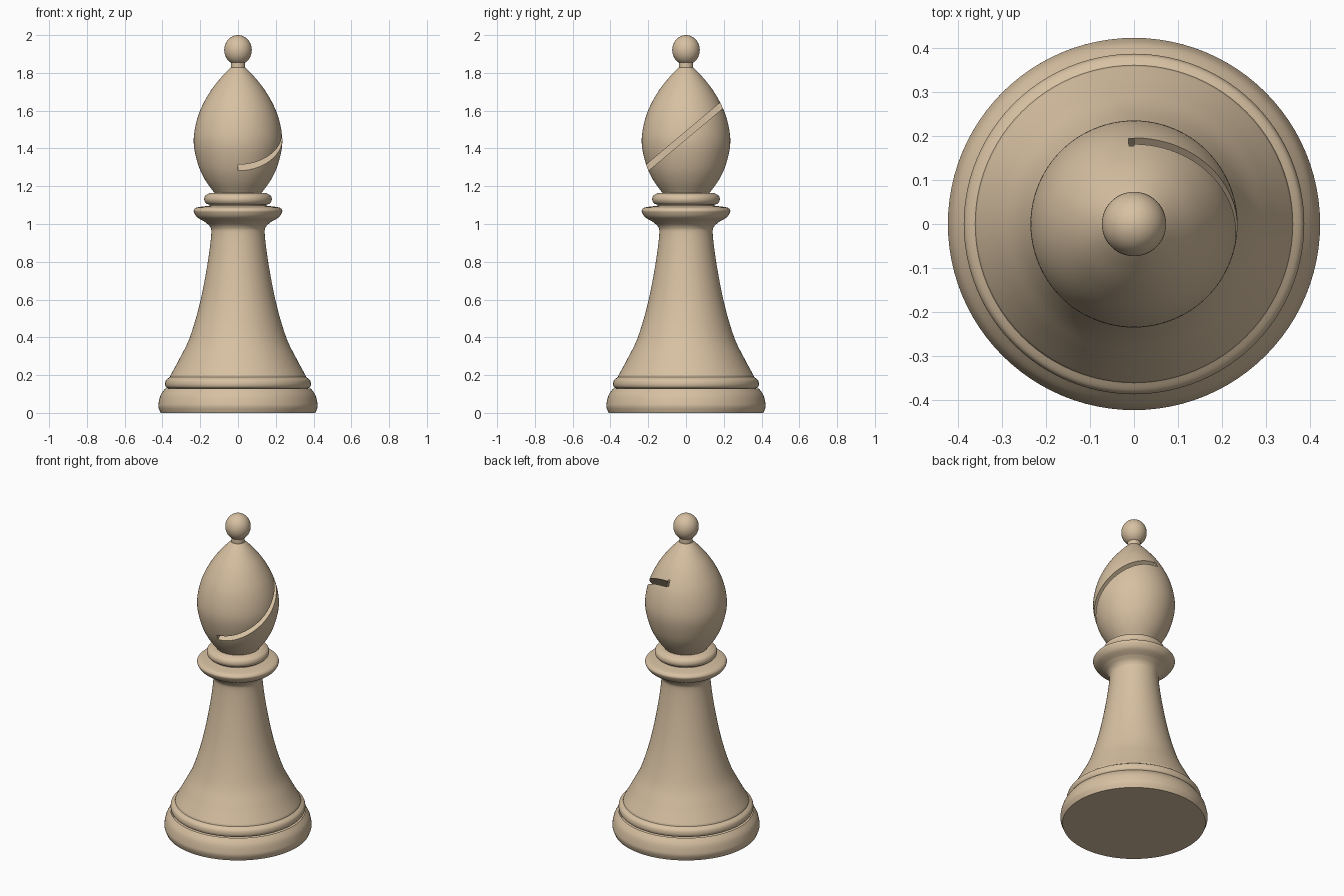
import bpy, bmesh, math
from mathutils import Matrix

if "Cube" in bpy.data.objects:
    bpy.data.objects.remove(bpy.data.objects["Cube"])

SEGMENTS = 96


def smooth_curve(points, steps=6):
    """Catmull-Rom interpolation through (radius, z) points."""
    if len(points) < 3:
        return list(points)
    p = [points[0]] + list(points) + [points[-1]]
    out = []
    for i in range(1, len(p) - 2):
        for s in range(steps):
            t = s / steps
            out.append(tuple(
                0.5 * (2 * b + (c - a) * t + (2 * a - 5 * b + 4 * c - d) * t * t
                       + (3 * b - a - 3 * c + d) * t ** 3)
                for a, b, c, d in zip(p[i - 1], p[i], p[i + 1], p[i + 2])))
    return out + [points[-1]]


def finish(bm, name):
    bmesh.ops.recalc_face_normals(bm, faces=bm.faces)
    mesh = bpy.data.meshes.new(name)
    bm.to_mesh(mesh)
    bm.free()
    obj = bpy.data.objects.new(name, mesh)
    bpy.context.collection.objects.link(obj)
    return obj


def lathe(name, *runs, caps=()):
    """Turn smooth runs of (radius, z); corners between runs stay sharp."""
    profile = []
    for run in runs:
        for pt in smooth_curve(run):
            if not profile or math.dist(pt, profile[-1]) > 1e-5:
                profile.append(pt)
    bm = bmesh.new()
    rings = [[bm.verts.new((r * math.cos(2 * math.pi * k / SEGMENTS),
                            r * math.sin(2 * math.pi * k / SEGMENTS), z))
              for k in range(SEGMENTS)] for r, z in profile]
    for lo, hi in zip(rings, rings[1:]):
        for k in range(SEGMENTS):
            n = (k + 1) % SEGMENTS
            bm.faces.new((lo[k], lo[n], hi[n], hi[k]))
    for end in caps:
        bm.faces.new(rings[end])
    obj = finish(bm, name)
    parts.append(obj)
    return obj


parts = []

# Foot with rounded side
lathe("base", [(0.41, 0), (0.421, 0.03), (0.42, 0.055), (0.409, 0.095), (0.385, 0.13)], caps=(0,))

# Bead above the foot
lathe("base_ring", [(0.37, 0.13), (0.382, 0.138), (0.386, 0.155), (0.38, 0.175), (0.36, 0.19)],
      [(0.36, 0.19), (0.357, 0.2)])

# Concave stem flaring into the collar
lathe("stem", [(0.357, 0.2), (0.308, 0.29), (0.255, 0.4), (0.202, 0.58), (0.163, 0.78),
               (0.142, 0.94), (0.148, 0.985), (0.178, 1.013)])

# Wide collar
lathe("collar", [(0.178, 1.013), (0.215, 1.035), (0.232, 1.06), (0.233, 1.075), (0.215, 1.088), (0.15, 1.097)])

# Small ring under the head
lathe("neck_ring", [(0.15, 1.097), (0.15, 1.102)],
      [(0.15, 1.102), (0.17, 1.11), (0.179, 1.13), (0.171, 1.152), (0.145, 1.165)],
      [(0.145, 1.165), (0.12, 1.165)])

# Egg-shaped head
head = lathe("head", [(0.125, 1.165), (0.172, 1.23), (0.208, 1.305), (0.233, 1.41), (0.229, 1.5),
                      (0.201, 1.6), (0.148, 1.7), (0.086, 1.78), (0.04, 1.828)], caps=(0, -1))

# Finial neck and ball
lathe("finial_neck", [(0.038, 1.825), (0.038, 1.855)])
bm = bmesh.new()
bmesh.ops.create_uvsphere(bm, u_segments=48, v_segments=24, radius=1,
                          matrix=Matrix.Translation((0, 0, 1.921)) @ Matrix.Diagonal((0.073, 0.073, 0.079, 1)))
parts.append(finish(bm, "finial_ball"))

# Slanted slot through the right half of the head
bm = bmesh.new()
bmesh.ops.create_cube(bm, size=1, matrix=Matrix.Translation((0.25, 0, 1.47))
                      @ Matrix.Rotation(math.radians(40), 4, 'X') @ Matrix.Diagonal((0.5, 1, 0.032, 1)))
cutter = finish(bm, "slot_cutter")
cutter.hide_render = True
cutter.hide_set(True)
slot = head.modifiers.new("slot", 'BOOLEAN')
slot.object = cutter
slot.operation = 'DIFFERENCE'
slot.solver = 'EXACT'
bpy.context.view_layer.objects.active = head
bpy.ops.object.modifier_apply(modifier="slot")

# Wood colour and smooth shading
wood = bpy.data.materials.new("wood")
wood.diffuse_color = (0.68, 0.53, 0.36, 1)
wood.use_nodes = True
wood.node_tree.nodes["Principled BSDF"].inputs["Base Color"].default_value = wood.diffuse_color
bpy.ops.object.select_all(action='DESELECT')
for obj in parts:
    obj.data.materials.clear()
    obj.data.materials.append(wood)
    obj.select_set(True)
bpy.ops.object.shade_smooth_by_angle(angle=math.radians(35))
